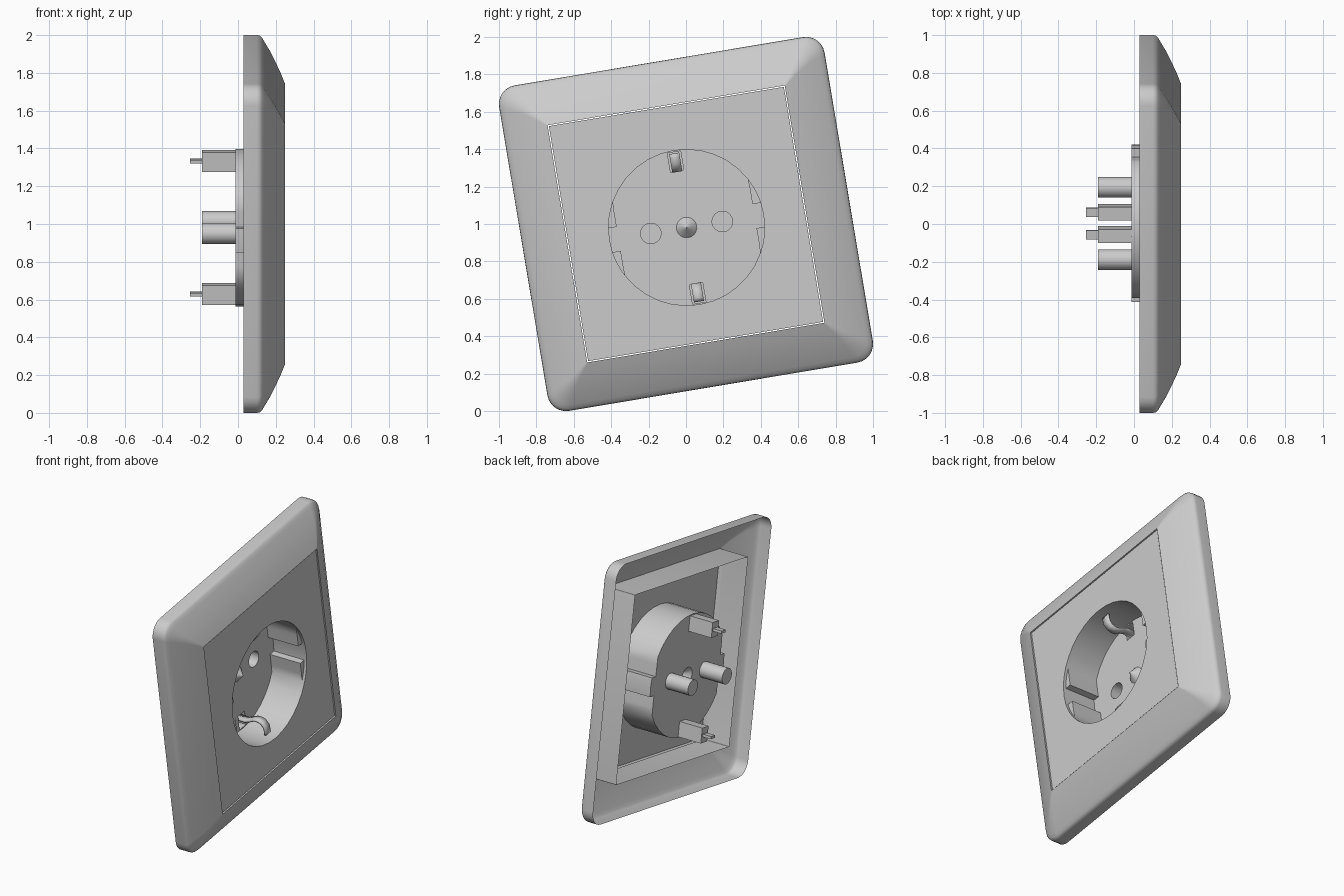
import bpy, bmesh
from math import sin, cos, pi, radians, degrees, asin, atan2

cube = bpy.data.objects.get("Cube")
if cube:
    bpy.data.objects.remove(cube, do_unlink=True)

TILT = radians(9.5)      # the whole fitting hangs slightly turned
CV = -0.019              # socket centre, just below the frame centre
FRONT, FLOOR, BACK = 0.245, -0.012, -0.19
R = 0.417                # cup radius
FLAT = 0.368             # distance of the guide flats from the centre

grey = bpy.data.materials.new("light_grey_plastic")
grey.use_nodes = True
grey.diffuse_color = (0.6, 0.6, 0.6, 1)
grey.node_tree.nodes["Principled BSDF"].inputs["Base Color"].default_value = (0.6, 0.6, 0.6, 1)


def finish(name, bm, angle=35):
    bmesh.ops.recalc_face_normals(bm, faces=bm.faces[:])
    me = bpy.data.meshes.new(name)
    bm.to_mesh(me)
    bm.free()
    me.materials.append(grey)
    me.shade_smooth()
    me.set_sharp_from_angle(angle=radians(angle))
    ob = bpy.data.objects.new(name, me)
    bpy.context.collection.objects.link(ob)
    ob.rotation_euler.x = TILT
    ob.location.z = 1
    return ob


def loft(name, rows, closed=True, cap=False, angle=35):
    """Skin a list of (x, outline) rows, each outline being (u, v) points."""
    bm = bmesh.new()
    rings = [[bm.verts.new((x, u, v)) for u, v in pts] for x, pts in rows]
    n = len(rings[0])
    for a, b in zip(rings, rings[1:]):
        for i in range(n if closed else n - 1):
            j = (i + 1) % n
            bm.faces.new((a[i], a[j], b[j], b[i]))
    if cap:
        bm.faces.new(rings[-1])
    bmesh.ops.remove_doubles(bm, verts=bm.verts[:], dist=1e-5)
    return finish(name, bm, angle)


def holed_sheet(name, x, outlines):
    """Flat sheet: the first outline is the rim, the others are holes."""
    bm = bmesh.new()
    for pts in outlines:
        vs = [bm.verts.new((x, u, v)) for u, v in pts]
        for i, v in enumerate(vs):
            bm.edges.new((v, vs[(i + 1) % len(vs)]))
    bmesh.ops.triangle_fill(bm, use_beauty=True, edges=bm.edges[:], normal=(1, 0, 0))
    return finish(name, bm)


def circle(u, v, r, n=20):
    return [(u + r * cos(2 * pi * i / n), v + r * sin(2 * pi * i / n)) for i in range(n)]


def rect(u, v, hu, hv):
    return [(u - hu, v - hv), (u + hu, v - hv), (u + hu, v + hv), (u - hu, v + hv)]


def rounded_square(h, r, n=6):
    pts = []
    for q, (su, sv) in enumerate(((1, 1), (-1, 1), (-1, -1), (1, -1))):
        for i in range(n + 1):
            a = (q + i / n) * pi / 2
            pts.append((su * (h - r) + r * cos(a), sv * (h - r) + r * sin(a)))
    return pts


# Cup outlines share the same angles, so the guides form a ledge below the rim
low, inner, high = asin(0.065 / R), atan2(0.065, FLAT), asin(0.2 / R)
quarter = [0, low, inner, radians(16), radians(22), high]
quarter += [high + (pi / 2 - high) * i / 6 for i in range(1, 7)]
angles = sorted({round(b % (2 * pi), 6) for a in quarter for b in (a, pi - a, pi + a, -a)})


def cup_outline(guides):
    pts = []
    for a in angles:
        r = R
        fold = abs(asin(sin(a)))
        if guides and inner - 0.001 < fold < high + 0.001:
            r = min(R, FLAT / cos(fold))
        pts.append((r * cos(a), CV + r * sin(a)))
    return pts


# Frame: hollow curved border with an inner collar
profile = [(0.03, 0.882, 0.1), (0.1, 0.882, 0.1), (0.115, 0.88, 0.1),
           (0.127, 0.87, 0.097), (0.14, 0.85, 0.088), (0.17, 0.802, 0.06),
           (0.2, 0.747, 0.035), (0.227, 0.695, 0.018), (0.25, 0.643, 0.004),
           (0.03, 0.643, 0.004)]
loft("outer_frame", [(x, rounded_square(h, r)) for x, h, r in profile], angle=40)

# Cover plate with its short edge flange
plate_edge = rect(0, 0, 0.637, 0.637)
holed_sheet("cover_plate", FRONT, [plate_edge, cup_outline(False)])
loft("cover_plate_edge", [(FRONT, plate_edge), (FRONT - 0.03, plate_edge)])

# Socket cup wall with side guides
loft("socket_cup", [(FRONT, cup_outline(False)), (FRONT - 0.02, cup_outline(False)),
                    (FRONT - 0.02, cup_outline(True)), (FLOOR, cup_outline(True))])

# Cup floor with contact holes, terminal slots and screw opening
contacts = [circle(s * 0.194, CV, 0.055) for s in (-1, 1)]
slots = [rect(0, CV + s * 0.357, 0.036, 0.052) for s in (-1, 1)]
screw = circle(0, CV, 0.055)
holed_sheet("cup_floor", FLOOR, [cup_outline(True), *contacts, *slots, screw])

# Centre cone
loft("centre_cone", [(FLOOR, screw), (FLOOR + 0.05, circle(0, CV, 0.002))], cap=True)

# Contact sleeves behind the floor
for side, ring in zip(("right", "left"), contacts):
    loft(side + "_contact_sleeve", [(FLOOR, ring), (BACK, ring)], cap=True)

# Earth terminals, their pins and the bent spring clips
clip_path = [(-0.1, 0.335), (0.03, 0.34), (0.07, 0.325), (0.1, 0.31), (0.13, 0.308),
             (0.16, 0.318), (0.18, 0.345), (0.185, 0.38), (0.18, 0.4)]
for s, end, slot in zip((-1, 1), ("lower", "upper"), slots):
    loft(end + "_earth_terminal", [(FLOOR, slot), (BACK, slot)], cap=True)
    pin = rect(0, CV + s * 0.357, 0.024, 0.009)
    loft(end + "_earth_pin", [(BACK, pin), (-0.255, pin)], cap=True)
    clip = loft(end + "_earth_clip",
                [(x, [(-0.027, CV + s * v), (0.027, CV + s * v)]) for x, v in clip_path],
                closed=False)
    thick = clip.modifiers.new("thickness", 'SOLIDIFY')
    thick.thickness = 0.014
    thick.offset = 0
